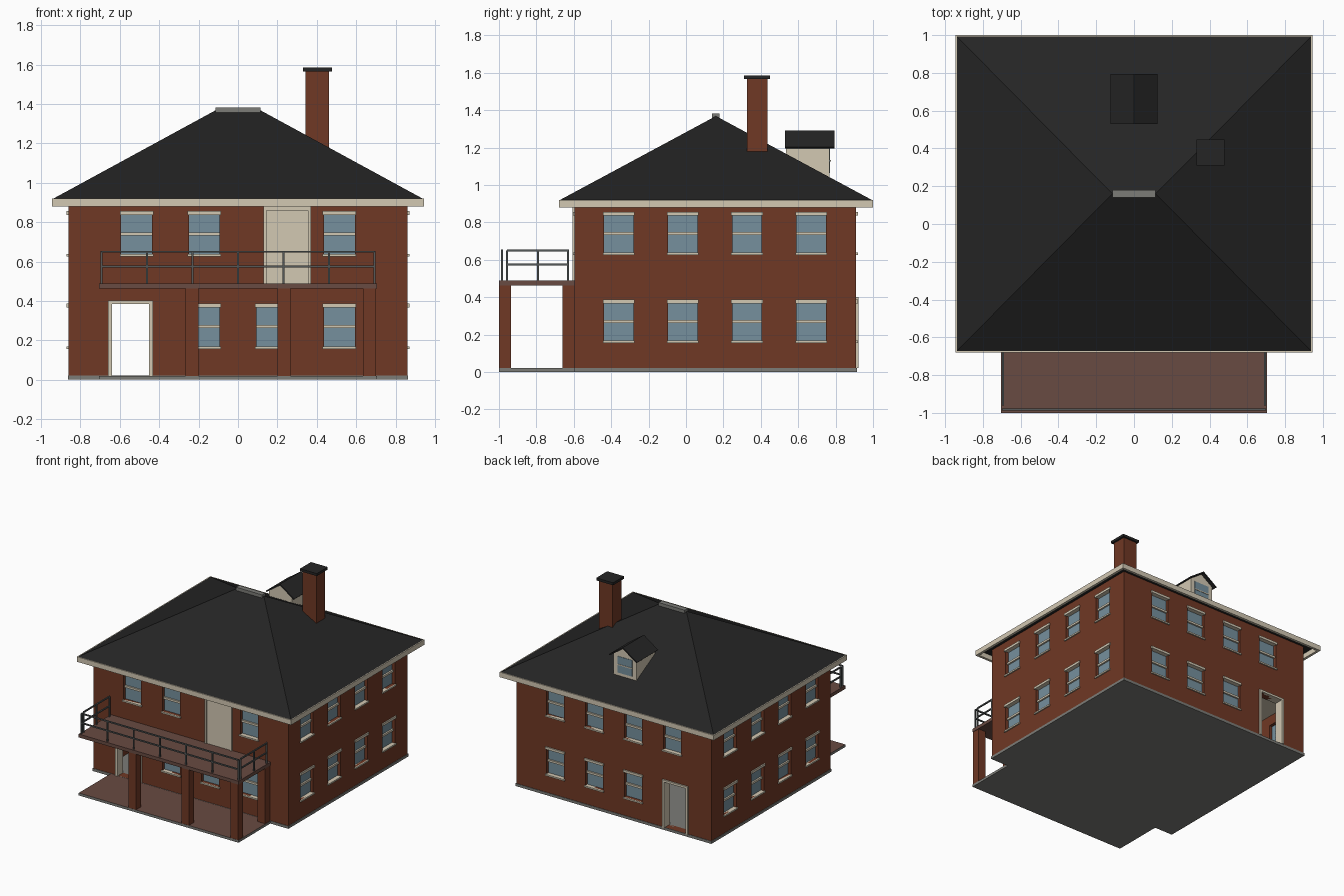
import bpy, bmesh
from mathutils import Vector

if "Cube" in bpy.data.objects:
    bpy.data.objects.remove(bpy.data.objects["Cube"])


def material(name, r, g, b):
    m = bpy.data.materials.new(name)
    m.use_nodes = True
    m.diffuse_color = (r, g, b, 1)
    bsdf = m.node_tree.nodes["Principled BSDF"]
    bsdf.inputs["Base Color"].default_value = (r, g, b, 1)
    bsdf.inputs["Roughness"].default_value = 0.9
    return m


brick = material("red brick", 0.16, 0.04, 0.018)
cream = material("cream trim", 0.65, 0.58, 0.45)
glass = material("blue glass", 0.18, 0.28, 0.34)
slate = material("black slate", 0.018, 0.018, 0.018)
timber = material("brown decking", 0.14, 0.07, 0.054)
stone = material("grey stone", 0.2, 0.2, 0.185)
metal = material("dark grey metal", 0.09, 0.1, 0.1)


def finish(name, bm, *mats):
    mesh = bpy.data.meshes.new(name)
    bm.to_mesh(mesh)
    bm.free()
    for m in mats:
        mesh.materials.append(m)
    ob = bpy.data.objects.new(name, mesh)
    bpy.context.collection.objects.link(ob)
    return ob


def add_box(bm, a, b, inward=False):
    """Box between two opposite corners, optionally facing inward."""
    a, b = Vector(a), Vector(b)
    verts = bmesh.ops.create_cube(bm, size=1)["verts"]
    for v in verts:
        v.co = Vector([(p + q) / 2 + c * abs(q - p) for p, q, c in zip(a, b, v.co)])
    if inward:
        bmesh.ops.reverse_faces(bm, faces=list({f for v in verts for f in v.link_faces}))


def boxes(name, mat, *corners):
    bm = bmesh.new()
    for a, b in corners:
        add_box(bm, a, b)
    return finish(name, bm, mat)


def extrude_y(name, mat, profile, y0, y1):
    """Closed x-z profile drawn out along y."""
    bm = bmesh.new()
    face = bm.faces.new([bm.verts.new((x, y0, z)) for x, z in profile])
    new = bmesh.ops.extrude_face_region(bm, geom=[face])["geom"]
    for v in new:
        if isinstance(v, bmesh.types.BMVert):
            v.co.y = y1
    bmesh.ops.recalc_face_normals(bm, faces=bm.faces)
    return finish(name, bm, mat)


# Main dimensions
W, FRONT, BACK = 0.86, -0.595, 0.91
FLOOR, DECK, EAVE = 0.02, 0.49, 0.92
DOOR_X, DOOR_W, DOOR_TOP = -0.546, 0.094, 0.385
T = 0.06

# Wall frames: u runs along the wall, d points outward
walls = {
    "front": lambda u, d, z: (u, FRONT - d, z),
    "back": lambda u, d, z: (u, BACK + d, z),
    "right": lambda u, d, z: (-W - d, u, z),
    "left": lambda u, d, z: (W + d, u, z),
}
across = (-0.515, -0.172, 0.172, 0.515)
along = (-0.36, -0.017, 0.326, 0.67)
LOW, HIGH = 0.27, 0.74
BALCONY_X = 0.25

openings = bmesh.new()


def window(side, n, u, z):
    at = walls[side]
    w, h = 0.078, 0.102
    add_box(openings, at(u - w, -T - 0.02, z - h), at(u + w, 0.02, z + h))
    label = f"{side}_window_{n}"
    boxes(label + "_glass", glass, (at(u - w, -0.035, z - h), at(u + w, -0.025, z + h)))
    boxes(label + "_trim", cream,
          (at(u - w - 0.007, -0.025, z + h - 0.005), at(u + w + 0.007, 0.01, z + h + 0.014)),
          (at(u - w - 0.007, -0.025, z - h - 0.012), at(u + w + 0.007, 0.01, z - h)),
          (at(u - w, -0.025, z - 0.008), at(u + w, -0.012, z + 0.008)))


for side in walls:
    facing_y = side in ("front", "back")
    n = 0
    for u in across if facing_y else along:
        for z in (LOW, HIGH):
            doorway = facing_y and z == LOW and u == across[0]
            balcony = side == "front" and z == HIGH and u == across[2]
            if not doorway and not balcony:
                n += 1
                window(side, n, u, z)

# Open doorways at front and back
for side in ("front", "back"):
    at = walls[side]
    add_box(openings, at(DOOR_X - DOOR_W, -T - 0.02, FLOOR + 0.001),
            at(DOOR_X + DOOR_W, 0.02, DOOR_TOP))
    parts = [(at(DOOR_X - DOOR_W - 0.02, -T, DOOR_TOP),
              at(DOOR_X + DOOR_W + 0.02, 0.012, DOOR_TOP + 0.017))]
    for s in (-1, 1):
        parts.append((at(DOOR_X + s * DOOR_W, -T, FLOOR),
                      at(DOOR_X + s * (DOOR_W + 0.02), 0.012, DOOR_TOP)))
    boxes(side + "_door_frame", cream, *parts)

# Brick walls: hollow shell with two storeys, cut by the openings
bm = bmesh.new()
add_box(bm, (-W, FRONT, 0.01), (W, BACK, EAVE))
for z0, z1 in ((FLOOR, 0.45), (DECK, 0.9)):
    add_box(bm, (T - W, FRONT + T, z0), (W - T, BACK - T, z1), inward=True)
house = finish("brick_walls", bm, brick, cream)
cutter = finish("opening_cutter", openings, brick)
cutter.hide_render = True
mod = house.modifiers.new("openings", "BOOLEAN")
mod.operation, mod.object, mod.solver = "DIFFERENCE", cutter, "EXACT"
cut = bpy.data.meshes.new_from_object(house.evaluated_get(bpy.context.evaluated_depsgraph_get()))
house.modifiers.clear()
house.data = cut
bpy.data.objects.remove(cutter)
for p in cut.polygons:
    p.material_index = int(p.normal.z < -0.9 and abs(p.center.z - 0.45) < 0.01)

# Balcony door
at = walls["front"]
boxes("balcony_door", cream,
      (at(BALCONY_X - 0.105, 0, DECK), at(BALCONY_X + 0.105, 0.005, 0.86)),
      (at(BALCONY_X - 0.12, 0, 0.86), at(BALCONY_X + 0.12, 0.013, 0.88)),
      (at(BALCONY_X - 0.12, 0, DECK), at(BALCONY_X - 0.105, 0.013, 0.86)),
      (at(BALCONY_X + 0.105, 0, DECK), at(BALCONY_X + 0.12, 0.013, 0.86)))

# Foundation and porch slab with timber top
boxes("foundation", stone, ((-W - 0.004, FRONT - 0.004, 0), (W + 0.004, BACK + 0.004, FLOOR + 0.001)))
porch = boxes("porch_slab", stone, ((-0.705, -1, 0), (0.705, FRONT, FLOOR)))
porch.data.materials.append(timber)
for p in porch.data.polygons:
    p.material_index = int(p.normal.z > 0.9)

# Balcony deck and brick posts
boxes("balcony_deck", timber, ((-0.705, -1, 0.463), (0.705, FRONT, DECK)))
for n, (x, y) in enumerate(((-0.233, -0.967), (0.233, -0.967), (0.668, -0.967), (0.668, -0.627))):
    boxes(f"porch_post_{n + 1}", brick, ((x - 0.033, y - 0.032, FLOOR), (x + 0.033, y + 0.032, 0.463)))

# Railings
r = 0.005
RAIL_X, RAIL_Y = 0.694, -0.983
bars = [((-RAIL_X, RAIL_Y - r, z - r), (RAIL_X, RAIL_Y + r, z + r)) for z in (0.575, 0.65)]
for i in range(-3, 4):
    x = i * RAIL_X / 3
    bars.append(((x - r, RAIL_Y - r, DECK), (x + r, RAIL_Y + r, 0.65)))
boxes("front_railing", metal, *bars)
for side, x in (("right", -RAIL_X), ("left", RAIL_X)):
    bars = [((x - r, -0.957, z - r), (x + r, -0.626, z + r)) for z in (0.575, 0.65)]
    for y in (-0.957, -0.792, -0.63):
        bars.append(((x - r, y - r, DECK), (x + r, y + r, 0.65)))
    boxes(side + "_railing", metal, *bars)

# Hipped roof
X, Y0, Y1, RX, RY, TOP = 0.938, -0.673, 0.993, 0.115, 0.16, 1.368
bm = bmesh.new()
a, b, c, d = [bm.verts.new((x, y, EAVE)) for x, y in ((-X, Y0), (X, Y0), (X, Y1), (-X, Y1))]
e, f = [bm.verts.new((x, RY, TOP)) for x in (-RX, RX)]
for face in ((a, b, f, e), (b, c, f), (c, d, e, f), (d, a, e), (d, c, b, a)):
    bm.faces.new(face)
finish("hip_roof", bm, slate)
boxes("ridge_cap", stone, ((-RX, RY - 0.02, TOP - 0.012), (RX, RY + 0.02, TOP + 0.015)))

# Eaves fascia
X, Y0, Y1, t = 0.945, -0.68, 1.0, 0.02
boxes("fascia", cream,
      ((-X, Y0, 0.88), (X, Y0 + t, EAVE)), ((-X, Y1 - t, 0.88), (X, Y1, EAVE)),
      ((-X, Y0 + t, 0.88), (t - X, Y1 - t, EAVE)), ((X - t, Y0 + t, 0.88), (X, Y1 - t, EAVE)))

# Chimney
boxes("chimney", brick, ((0.343, 0.325, 1.1), (0.463, 0.435, 1.568)))
boxes("chimney_cap", slate, ((0.33, 0.31, 1.565), (0.478, 0.448, 1.585)))

# Rear dormer
extrude_y("dormer_walls", cream,
          [(-0.1, 1.0), (0.1, 1.0), (0.1, 1.208), (0, 1.277), (-0.1, 1.208)], 0.535, 0.768)
extrude_y("dormer_roof", slate,
          [(-0.125, 1.203), (0, 1.29), (0.125, 1.203), (0.118, 1.196), (0, 1.277), (-0.118, 1.196)],
          0.53, 0.795)
boxes("dormer_glass", glass, ((-0.065, 0.765, 1.065), (0.065, 0.771, 1.195)))
boxes("dormer_window_bar", cream, ((-0.065, 0.765, 1.126), (0.065, 0.774, 1.134)))
